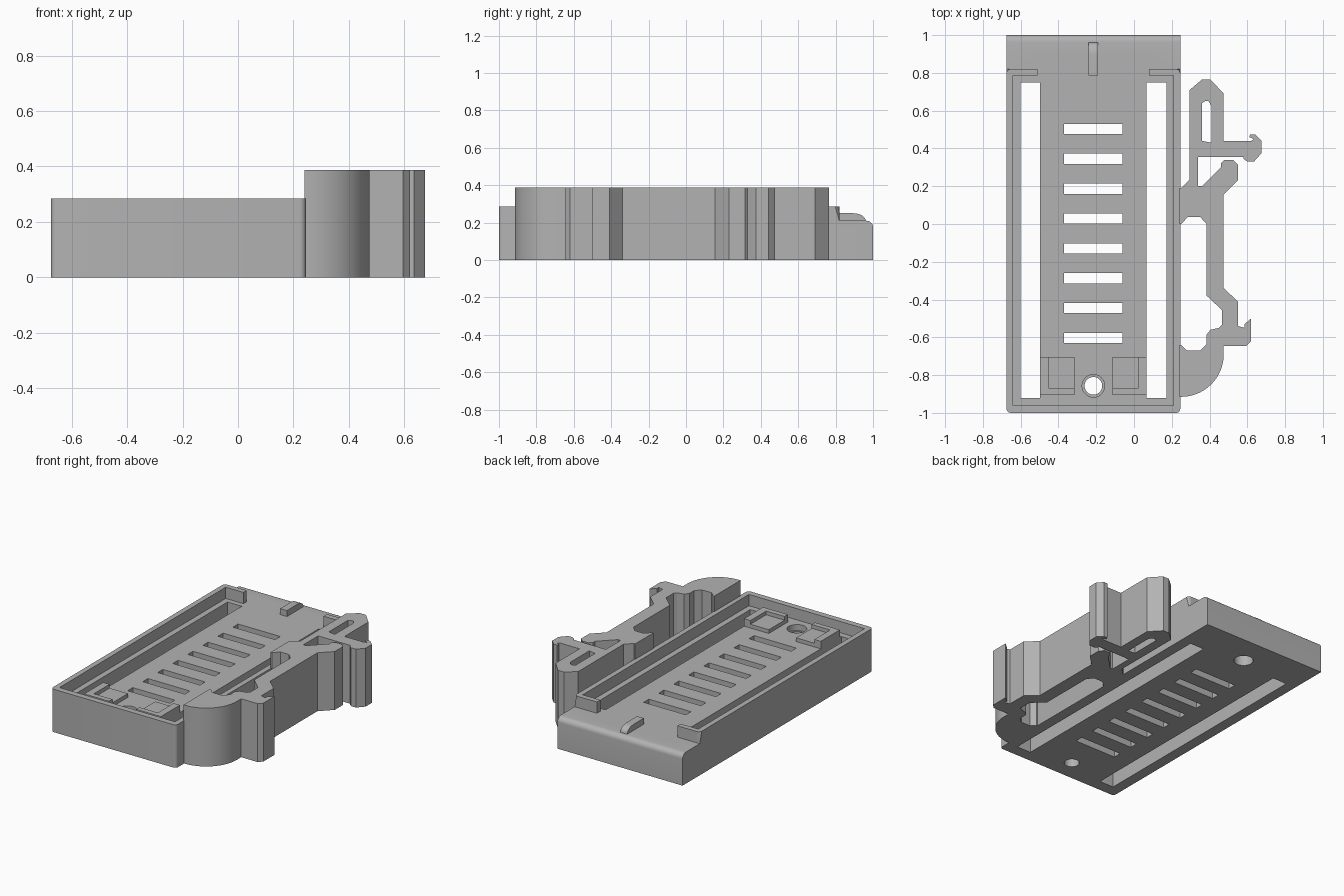
import bpy, bmesh, math
from mathutils import Matrix, Vector

cube = bpy.data.objects.get("Cube")
if cube:
    bpy.data.objects.remove(cube, do_unlink=True)

grey = bpy.data.materials.new("plain grey")
grey.use_nodes = True
grey.diffuse_color = (0.45, 0.45, 0.45, 1)
grey.node_tree.nodes["Principled BSDF"].inputs["Base Color"].default_value = (0.45, 0.45, 0.45, 1)

MID = -0.215      # centre line of the tray
FLOOR, RIM, TALL = 0.21, 0.285, 0.388


def finish(name, bm):
    bmesh.ops.recalc_face_normals(bm, faces=bm.faces)
    mesh = bpy.data.meshes.new(name)
    bm.to_mesh(mesh)
    bm.free()
    mesh.materials.append(grey)
    ob = bpy.data.objects.new(name, mesh)
    bpy.context.collection.objects.link(ob)
    return ob


def extrude(bm, points, direction):
    face = bm.faces.new([bm.verts.new(p) for p in points])
    out = bmesh.ops.extrude_face_region(bm, geom=[face])["geom"]
    moved = [v for v in out if isinstance(v, bmesh.types.BMVert)]
    bmesh.ops.translate(bm, verts=moved, vec=direction)


def plan(bm, points, z0, z1):
    extrude(bm, [(x, y, z0) for x, y in points], Vector((0, 0, z1 - z0)))


def side(bm, points, x0, x1):
    extrude(bm, [(x0, y, z) for y, z in points], Vector((x1 - x0, 0, 0)))


def box(bm, x0, x1, y0, y1, z0, z1):
    plan(bm, [(x0, y0), (x1, y0), (x1, y1), (x0, y1)], z0, z1)


def arc(cx, cy, rx, ry, a0, a1, n):
    steps = [math.radians(a0 + (a1 - a0) * i / n) for i in range(n + 1)]
    return [(cx + rx * math.cos(a), cy + ry * math.sin(a)) for a in steps]


def cut(target, bm):
    cutter = finish("cutter", bm)
    cutter.hide_render = True
    mod = target.modifiers.new("cut", "BOOLEAN")
    mod.operation, mod.solver, mod.object = "DIFFERENCE", "EXACT", cutter
    bpy.context.view_layer.objects.active = target
    bpy.ops.object.modifier_apply(modifier=mod.name)
    bpy.data.objects.remove(cutter, do_unlink=True)


def smooth(ob):
    bpy.ops.object.select_all(action="DESELECT")
    ob.select_set(True)
    bpy.context.view_layer.objects.active = ob
    bpy.ops.object.shade_smooth_by_angle(angle=math.radians(25))


# Tray body: side profile with a low rounded back end
bm = bmesh.new()
profile = [(-1, 0), (1, 0)] + arc(0.965, FLOOR - 0.035, 0.035, 0.035, 0, 90, 6)
profile += [(0.82, FLOOR), (0.82, RIM), (-1, RIM)]
side(bm, profile, MID - 0.46, MID + 0.46)
corners = []
for e in bm.edges:
    a, b = (v.co for v in e.verts)
    upright = abs(a.x - b.x) < 0.001 and abs(a.y - b.y) < 0.001
    if upright and a.y < 0.9:
        corners.append(e)
bmesh.ops.bevel(bm, geom=corners, offset=0.022, segments=5, profile=0.5, affect="EDGES")
tray = finish("tray", bm)

# Open cavity with a gap between the two end stops
bm = bmesh.new()
half = [(0.425, -0.96), (0.425, 0.785), (0.295, 0.785), (0.295, 0.9)]
plan(bm, [(MID + x, y) for x, y in half] + [(MID - x, y) for x, y in reversed(half)], FLOOR, 0.5)
cut(tray, bm)

# Long side slots, vent slots and screw hole
bm = bmesh.new()
for s in (-1, 1):
    inner, outer = sorted((MID + s * 0.282, MID + s * 0.387))
    box(bm, inner, outer, -0.92, 0.75, -0.1, 0.4)
for i in range(8):
    y = -0.603 + i * 0.158
    box(bm, MID - 0.155, MID + 0.155, y - 0.027, y + 0.027, -0.1, 0.4)
plan(bm, arc(MID, -0.857, 0.047, 0.047, 0, 345, 23), -0.1, 0.4)
cut(tray, bm)

# Counterbore above the screw hole and blind hole underneath
bm = bmesh.new()
plan(bm, arc(MID, -0.857, 0.06, 0.06, 0, 345, 23), FLOOR - 0.04, 0.4)
plan(bm, arc(MID, 0.8, 0.06, 0.06, 0, 345, 23), -0.1, 0.15)
cut(tray, bm)
smooth(tray)

# Corner seats: low pad with a raised L-shaped lip
for s, label in ((-1, "right"), (1, "left")):
    bm = bmesh.new()
    lip = [(0.1, -0.905), (0.282, -0.905), (0.282, -0.705), (0.235, -0.705), (0.235, -0.87), (0.1, -0.87)]
    plan(bm, [(MID + s * x, y) for x, y in lip], FLOOR - 0.01, FLOOR + 0.05)
    pad = sorted((MID + s * 0.1, MID + s * 0.236))
    box(bm, *pad, -0.871, -0.705, FLOOR - 0.01, FLOOR + 0.025)
    finish(label + "_corner_seat", bm)

# Rounded tab on the back end
bm = bmesh.new()
side(bm, [(0.96, FLOOR - 0.01)] + arc(0.895, FLOOR, 0.065, 0.04, 0, 90, 8)
     + [(0.785, FLOOR + 0.04), (0.785, FLOOR - 0.01)], MID - 0.025, MID + 0.025)
smooth(finish("back_tab", bm))

# Spring clip: curved foot, lower hook, spine, upper hooks and release loop
bm = bmesh.new()
outline = [(0.24, -0.915)] + arc(0.25, -0.69, 0.225, 0.225, -90, 0, 14)
outline += [
    (0.475, -0.645), (0.595, -0.645), (0.62, -0.62), (0.62, -0.5), (0.585, -0.53), (0.585, -0.55),
    (0.55, -0.54), (0.55, -0.41), (0.475, -0.34), (0.475, 0.155), (0.55, 0.23), (0.55, 0.315),
    (0.525, 0.34), (0.48, 0.34), (0.46, 0.32), (0.46, 0.3), (0.36, 0.2), (0.34, 0.2),
    (0.34, 0.355), (0.58, 0.355), (0.58, 0.345), (0.6, 0.33), (0.635, 0.33), (0.675, 0.375),
    (0.675, 0.44), (0.64, 0.475), (0.615, 0.475), (0.61, 0.46), (0.635, 0.45), (0.62, 0.44),
    (0.475, 0.44), (0.475, 0.69), (0.405, 0.765), (0.36, 0.765), (0.295, 0.71), (0.295, 0.235),
    (0.25, 0.19), (0.24, 0.19), (0.24, 0.0), (0.25, 0.0)]
outline += [
    (0.285, 0.037), (0.35, 0.037), (0.385, 0.0), (0.385, -0.38), (0.465, -0.455), (0.465, -0.535),
    (0.45, -0.55), (0.405, -0.56), (0.385, -0.585), (0.385, -0.635), (0.35, -0.67), (0.28, -0.67),
    (0.25, -0.64), (0.24, -0.64)]
plan(bm, outline, 0, TALL)
clip = finish("spring_clip", bm)
bm = bmesh.new()
plan(bm, [(0.36, 0.44), (0.41, 0.43), (0.41, 0.625), (0.395, 0.65), (0.375, 0.65), (0.36, 0.64)], -0.1, 0.5)
cut(clip, bm)
smooth(clip)
